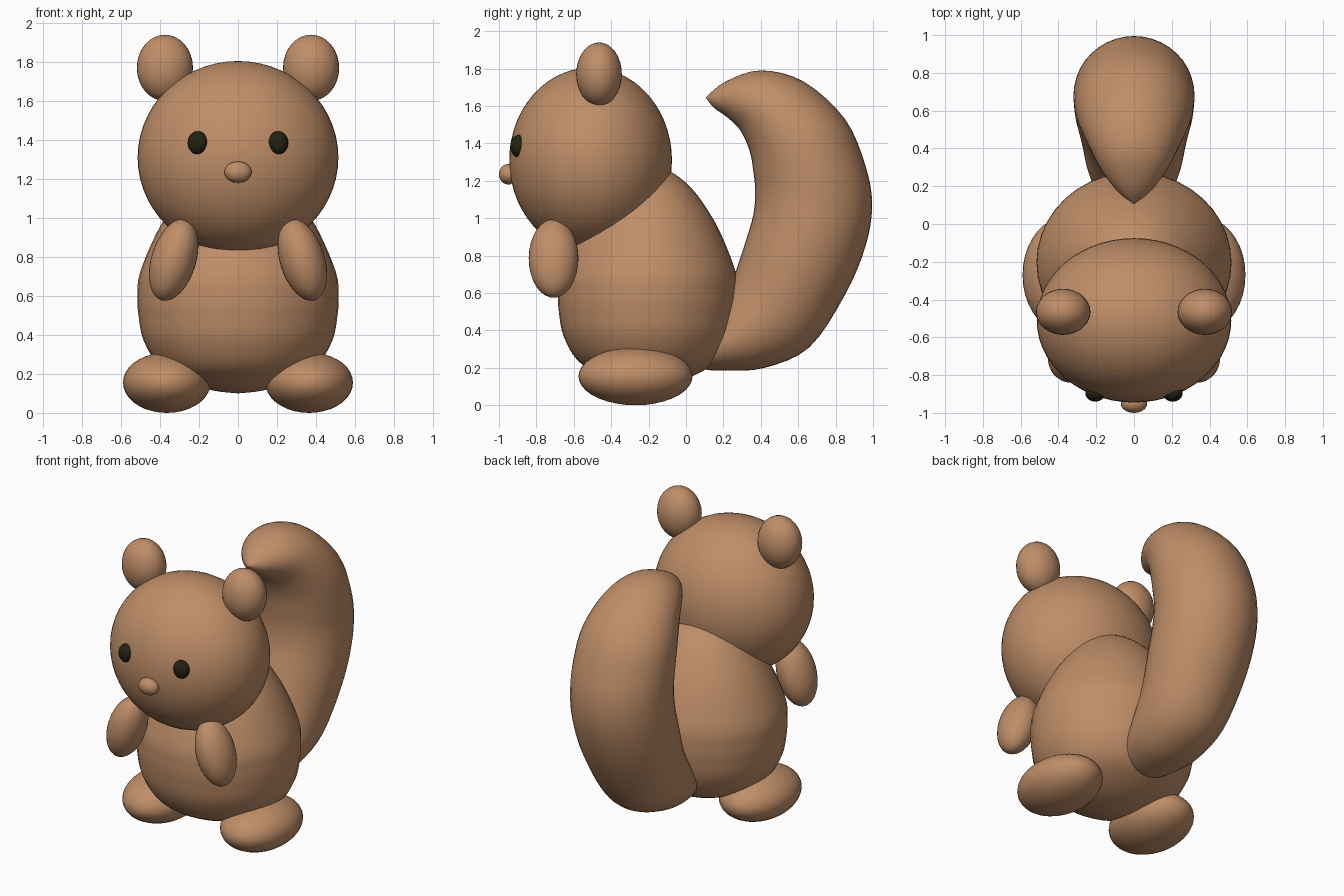
import bpy, bmesh, math
from mathutils import Vector

if "Cube" in bpy.data.objects:
    bpy.data.objects.remove(bpy.data.objects["Cube"])


def material(name, rgb):
    m = bpy.data.materials.new(name)
    m.diffuse_color = (*rgb, 1)
    m.use_nodes = True
    m.node_tree.nodes["Principled BSDF"].inputs["Base Color"].default_value = m.diffuse_color
    return m


FUR = material("brown_fur", (0.52, 0.27, 0.138))
DARK = material("dark_eye", (0.016, 0.016, 0.006))


def finish(name, bm, mat):
    bmesh.ops.recalc_face_normals(bm, faces=bm.faces)
    for f in bm.faces:
        f.smooth = True
    me = bpy.data.meshes.new(name)
    bm.to_mesh(me)
    bm.free()
    me.materials.append(mat)
    ob = bpy.data.objects.new(name, me)
    bpy.context.collection.objects.link(ob)
    return ob


def ellipsoid(name, center, radii, mat=FUR, roll=0, seg=40):
    bm = bmesh.new()
    bmesh.ops.create_uvsphere(bm, u_segments=seg, v_segments=seg // 2, radius=1)
    ob = finish(name, bm, mat)
    ob.location, ob.scale, ob.rotation_euler = center, radii, (0, roll, 0)
    return ob


def loft(name, sections, mat=FUR, seg=40, steps=4):
    """Skin elliptical sections (y1, z1, y2, z2, half_width), smoothed along the length."""
    s = [Vector(p) for p in sections]
    rows = []
    for i in range(len(s) - 1):
        a, b, c, d = s[max(i - 1, 0)], s[i], s[i + 1], s[min(i + 2, len(s) - 1)]
        for k in range(steps):
            t = k / steps
            rows.append(0.5 * (2 * b + (c - a) * t + (2 * a - 5 * b + 4 * c - d) * t * t
                               + (3 * b - a - 3 * c + d) * t ** 3))
    rows.append(s[-1])
    bm = bmesh.new()
    rings = []
    for y1, z1, y2, z2, w in rows:
        ring = []
        for j in range(seg):
            u = 2 * math.pi * j / seg
            k = math.sin(u) / 2
            ring.append(bm.verts.new((w * math.cos(u),
                                      (y1 + y2) / 2 + (y1 - y2) * k,
                                      (z1 + z2) / 2 + (z1 - z2) * k)))
        rings.append(ring)
    for p, q in zip(rings, rings[1:]):
        for j in range(seg):
            n = (j + 1) % seg
            bm.faces.new((p[j], p[n], q[n], q[j]))
    bmesh.ops.remove_doubles(bm, verts=bm.verts, dist=0.0005)
    return finish(name, bm, mat)


# Pear-shaped body: (height, radius)
profile = [(0.1, 0), (0.115, 0.12), (0.16, 0.25), (0.24, 0.375), (0.37, 0.45),
           (0.5, 0.475), (0.6, 0.48), (0.72, 0.468), (0.92, 0.39), (1.06, 0.31),
           (1.17, 0.225), (1.25, 0.12), (1.28, 0)]
loft("body", [(-0.205 - r, z, -0.205 + r, z, r * 1.075) for z, r in profile])

# Big curled tail: outer edge, inner edge, half width
loft("tail", [
    (0.04, 0.28, 0.04, 0.28, 0),
    (0.08, 0.20, 0.05, 0.38, 0.13),
    (0.21, 0.185, 0.13, 0.44, 0.20),
    (0.42, 0.20, 0.20, 0.56, 0.25),
    (0.66, 0.31, 0.26, 0.70, 0.28),
    (0.85, 0.59, 0.32, 0.88, 0.31),
    (0.96, 0.85, 0.36, 1.02, 0.32),
    (0.995, 1.07, 0.37, 1.14, 0.32),
    (0.96, 1.28, 0.36, 1.25, 0.32),
    (0.85, 1.53, 0.34, 1.36, 0.305),
    (0.63, 1.73, 0.29, 1.47, 0.25),
    (0.40, 1.79, 0.22, 1.54, 0.18),
    (0.21, 1.73, 0.15, 1.59, 0.09),
    (0.105, 1.645, 0.105, 1.645, 0)])

# Head and nose
ellipsoid("head", (0, -0.51, 1.31), (0.515, 0.435, 0.495), seg=56)
ellipsoid("nose", (0, -0.95, 1.235), (0.07, 0.05, 0.055), seg=24)

# Paired parts
for side, x in (("left", -1), ("right", 1)):
    ellipsoid(side + "_ear", (x * 0.375, -0.465, 1.77), (0.144, 0.122, 0.17), seg=32)
    ellipsoid(side + "_eye", (x * 0.205, -0.895, 1.385), (0.053, 0.045, 0.06), DARK, seg=24)
    ellipsoid(side + "_arm", (x * 0.33, -0.708, 0.785), (0.115, 0.133, 0.217),
              roll=-x * math.radians(17), seg=32)
    ellipsoid(side + "_foot", (x * 0.365, -0.27, 0.155), (0.225, 0.305, 0.155), seg=36)
